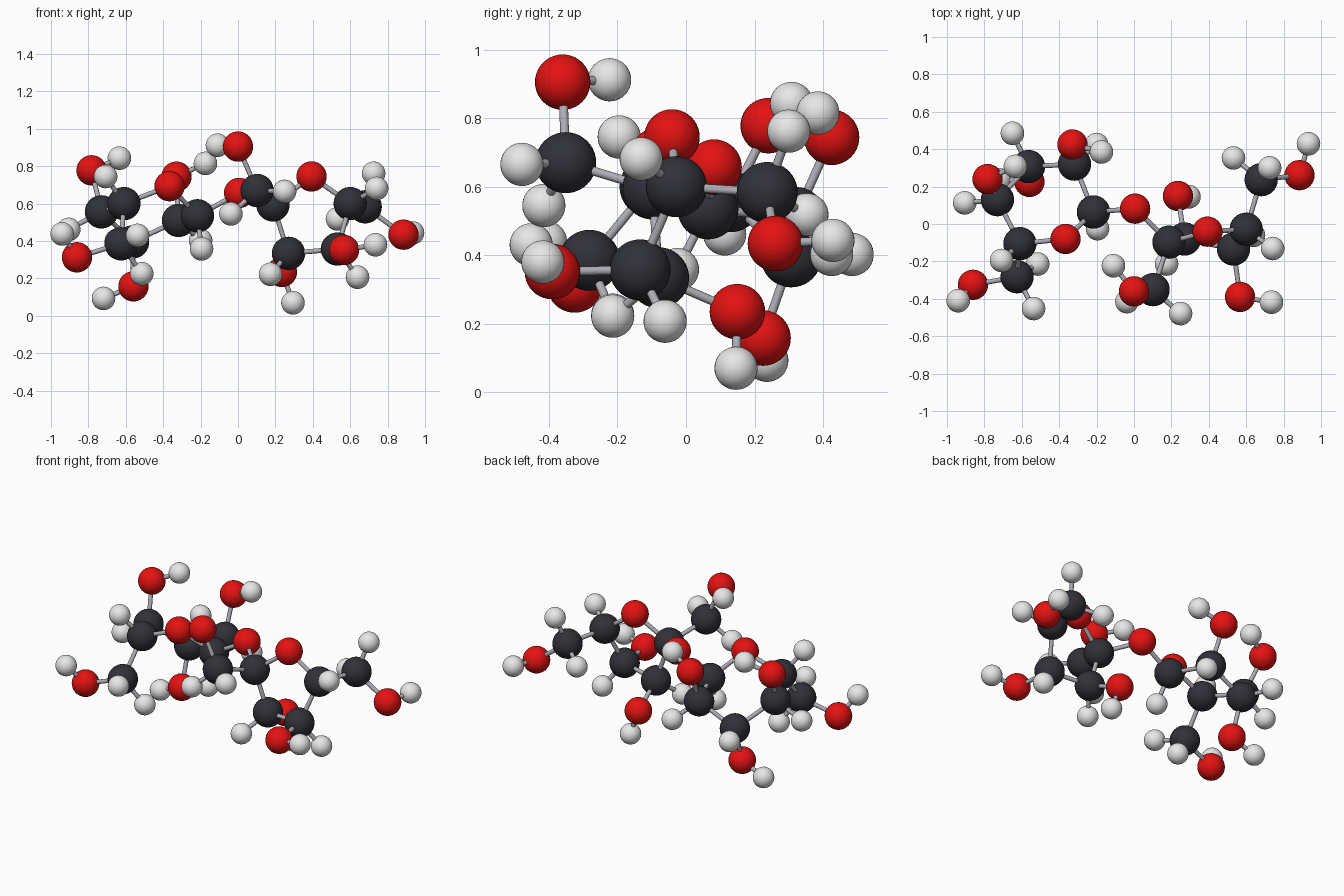
import bpy
import bmesh
from itertools import combinations
from mathutils import Vector

if "Cube" in bpy.data.objects:
    bpy.data.objects.remove(bpy.data.objects["Cube"], do_unlink=True)


def make_material(name, colour, roughness=0.5):
    mat = bpy.data.materials.new(name)
    mat.use_nodes = True
    mat.diffuse_color = (*colour, 1)
    shader = mat.node_tree.nodes["Principled BSDF"]
    shader.inputs["Base Color"].default_value = (*colour, 1)
    shader.inputs["Roughness"].default_value = roughness
    return mat


def make_mesh(name, material, build):
    bm = bmesh.new()
    build(bm)
    for face in bm.faces:
        face.smooth = True
    mesh = bpy.data.meshes.new(name)
    bm.to_mesh(mesh)
    bm.free()
    mesh.materials.append(material)
    return mesh


def ball_mesh(name, material, radius):
    return make_mesh(name, material, lambda bm: bmesh.ops.create_uvsphere(
        bm, u_segments=32, v_segments=20, radius=radius))


def place(name, mesh, location):
    obj = bpy.data.objects.new(name, mesh)
    obj.location = location
    bpy.context.scene.collection.objects.link(obj)
    return obj


# One shared ball per element, and one shared unit rod for the bonds
BALLS = {
    "carbon": ball_mesh("carbon_ball", make_material("charcoal", (.03, .031, .04)), .089),
    "oxygen": ball_mesh("oxygen_ball", make_material("red", (.78, .006, .006)), .081),
    "hydrogen": ball_mesh("hydrogen_ball", make_material("pale_grey", (.8, .8, .8)), .063),
}
BOND_REACH = {"carbon": .16, "oxygen": .14, "hydrogen": .075}
ROD = make_mesh("bond_rod", make_material("bond_grey", (.42, .42, .47)),
                lambda bm: bmesh.ops.create_cone(
                    bm, segments=16, radius1=.013, radius2=.013, depth=1))

# Atom centres, grouped by the part of the molecule they belong to
MOLECULE = {
    "six_ring": {
        "carbon": [(-.217, .064, .535), (-.318, .32, .51), (-.564, .307, .395),
                   (-.73, .13, .556), (-.61, -.105, .60)],
        "oxygen": [(-.366, -.08, .693)],
        "hydrogen": [(-.195, -.025, .358), (-.2, .425, .402), (-.65, .485, .402),
                     (-.905, .113, .462), (-.708, -.195, .745)],
    },
    "six_ring_hydroxyl": {
        "oxygen": [(-.329, .425, .744), (-.559, .225, .158), (-.783, .24, .778)],
        "hydrogen": [(-.174, .385, .815), (-.719, .236, .093), (-.634, .308, .843)],
    },
    "six_ring_arm": {
        "carbon": [(-.625, -.282, .385)],
        "oxygen": [(-.861, -.325, .313)],
        "hydrogen": [(-.94, -.41, .438), (-.537, -.452, .43), (-.515, -.214, .225)],
    },
    "bridge": {"oxygen": [(.006, .082, .657)]},
    "five_ring": {
        "carbon": [(.187, -.097, .593), (.27, -.08, .334), (.532, -.134, .357),
                   (.6, -.028, .6)],
        "oxygen": [(.393, -.041, .745)],
        "hydrogen": [(.174, -.214, .222), (.639, -.061, .207), (.741, -.131, .681)],
    },
    "five_ring_hydroxyl": {
        "oxygen": [(.235, .15, .235), (.567, -.39, .352)],
        "hydrogen": [(.294, .146, .07), (.735, -.418, .38)],
    },
    "raised_arm": {
        "carbon": [(.102, -.351, .67)],
        "oxygen": [(0, -.36, .905)],
        "hydrogen": [(-.11, -.223, .912), (.249, -.479, .665), (-.038, -.415, .545)],
    },
    "side_arm": {
        "carbon": [(.68, .237, .583)],
        "oxygen": [(.885, .261, .434)],
        "hydrogen": [(.933, .429, .443), (.532, .353, .518), (.725, .3, .762)],
    },
}

# Atoms
atoms = []
for part, elements in MOLECULE.items():
    for element, centres in elements.items():
        for centre in centres:
            place(f"{part}_{element}", BALLS[element], centre)
            atoms.append((element, Vector(centre)))

# Bonds: a rod between every two atoms within reach of each other
for (kind_a, a), (kind_b, b) in combinations(atoms, 2):
    span = b - a
    if kind_a == kind_b == "hydrogen":
        continue
    if span.length < BOND_REACH[kind_a] + BOND_REACH[kind_b]:
        rod = place(f"{kind_a}_{kind_b}_bond", ROD, (a + b) / 2)
        rod.rotation_euler = span.to_track_quat("Z", "Y").to_euler()
        rod.scale.z = span.length
